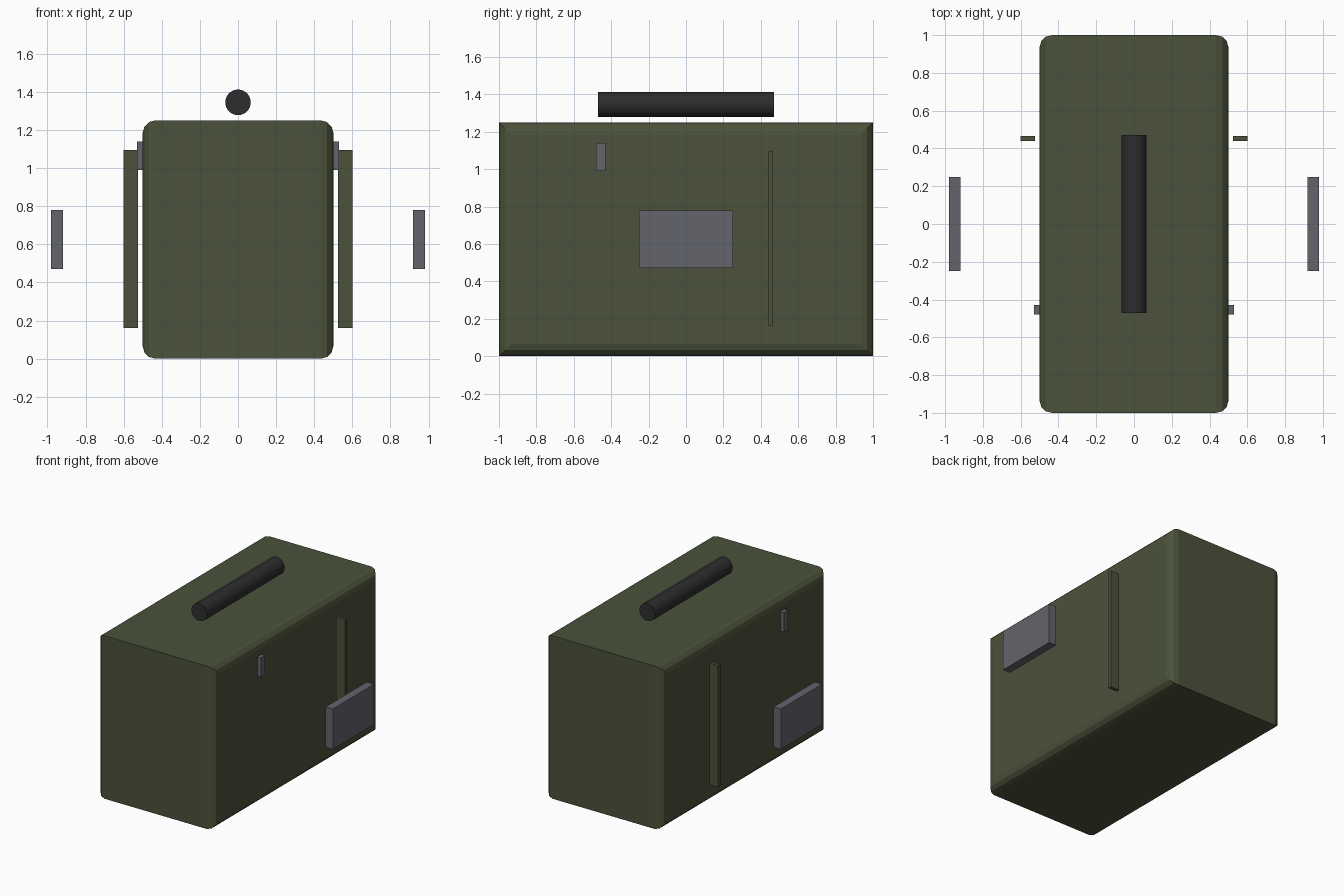
import bpy
import bmesh
import math
from mathutils import Matrix, Vector

default = bpy.data.objects.get("Cube")
if default:
    bpy.data.objects.remove(default, do_unlink=True)


def make_material(name, rgb):
    mat = bpy.data.materials.new(name)
    mat.use_nodes = True
    color = (*rgb, 1.0)
    mat.diffuse_color = color
    mat.node_tree.nodes["Principled BSDF"].inputs["Base Color"].default_value = color
    return mat


green = make_material("olive_green", (0.07, 0.085, 0.043))
grey = make_material("steel_grey", (0.125, 0.13, 0.148))
black = make_material("grip_black", (0.026, 0.026, 0.026))


def add_object(name, bm, mat):
    mesh = bpy.data.meshes.new(name)
    bm.to_mesh(mesh)
    bm.free()
    mesh.materials.append(mat)
    obj = bpy.data.objects.new(name, mesh)
    bpy.context.collection.objects.link(obj)
    return obj


def box_mesh(low, high):
    low, high = Vector(low), Vector(high)
    bm = bmesh.new()
    bmesh.ops.create_cube(bm, size=1)
    bmesh.ops.scale(bm, vec=high - low, verts=bm.verts)
    bmesh.ops.translate(bm, vec=(low + high) / 2, verts=bm.verts)
    return bm


# Body: the rims of both side faces are rounded, the edges across x stay sharp
bm = box_mesh((-0.5, -1, 0), (0.5, 1, 1.25))
rims = [e for e in bm.edges if abs(e.verts[0].co.x - e.verts[1].co.x) < 0.01]
bmesh.ops.bevel(bm, geom=rims, offset=0.065, segments=3, profile=0.5, affect='EDGES')
add_object("case_body", bm, green)

# Carrying grip: a bar floating above the lid
bm = bmesh.new()
bmesh.ops.create_cone(bm, cap_ends=True, segments=32, radius1=0.067, radius2=0.067,
                      depth=0.94, matrix=Matrix.Translation((0, 0, 1.345))
                      @ Matrix.Rotation(math.pi / 2, 4, 'X'))
for face in bm.faces:
    face.smooth = len(face.verts) == 4
for edge in bm.edges:
    edge.smooth = all(f.smooth for f in edge.link_faces)
add_object("carry_grip", bm, black)

# Side fittings, repeated on both sides
fittings = [
    ("latch", (0.47, -0.48, 0.99), (0.53, -0.43, 1.14), grey),
    ("side_rib", (0.525, 0.44, 0.16), (0.6, 0.466, 1.095), green),
    ("side_plate", (0.918, -0.25, 0.47), (0.98, 0.25, 0.78), grey),
]
for name, low, high, mat in fittings:
    for side, sign in (("left", 1), ("right", -1)):
        xs = sorted((sign * low[0], sign * high[0]))
        bm = box_mesh((xs[0], *low[1:]), (xs[1], *high[1:]))
        add_object(f"{name}_{side}", bm, mat)
